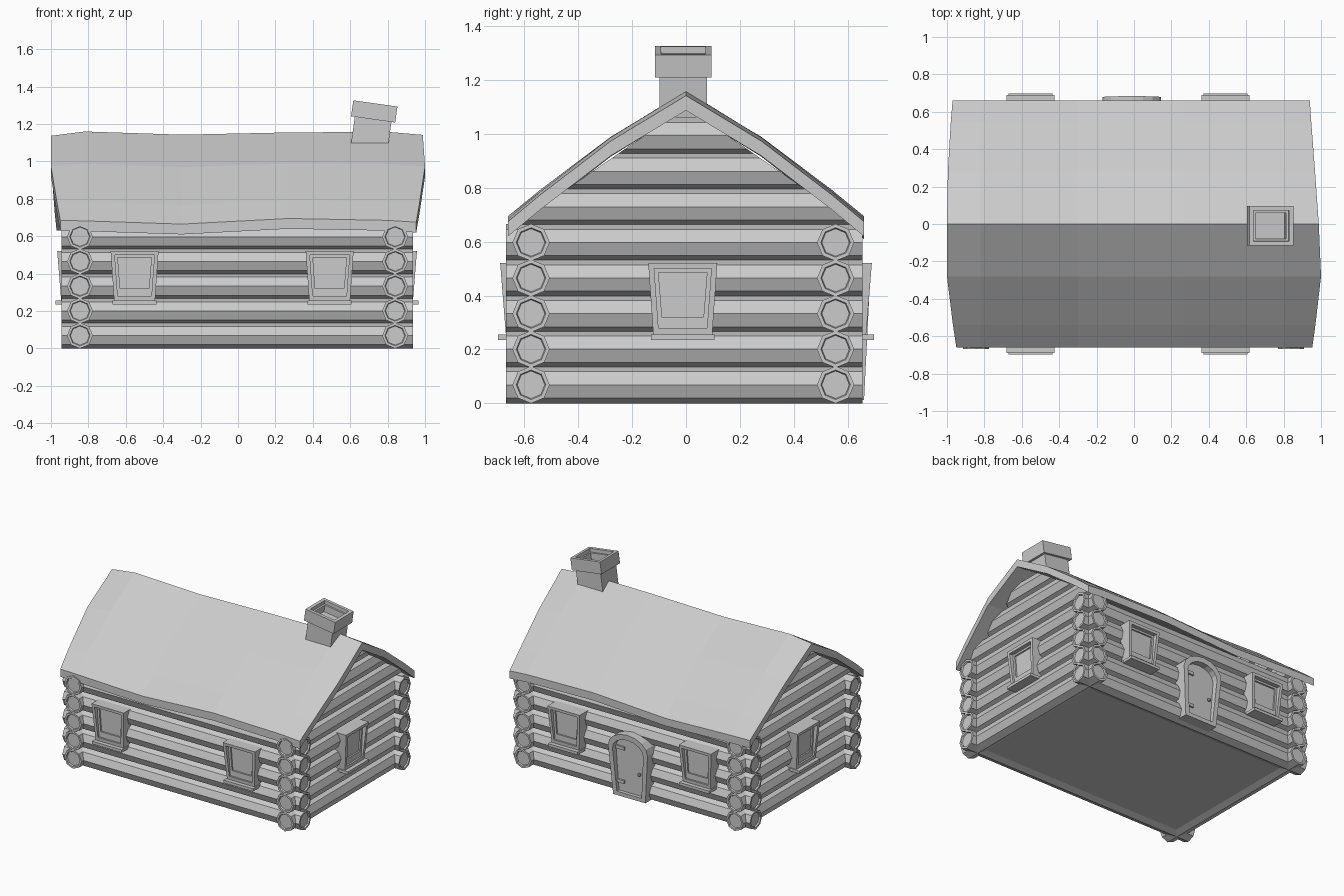
import bpy, bmesh
from math import pi, sin, cos, radians
from mathutils import Matrix, Vector

if "Cube" in bpy.data.objects:
    bpy.data.objects.remove(bpy.data.objects["Cube"])

R, PITCH = 0.069, 0.132


def finish(bm, name, matrix=None):
    bmesh.ops.recalc_face_normals(bm, faces=bm.faces)
    me = bpy.data.meshes.new(name)
    bm.to_mesh(me)
    bm.free()
    ob = bpy.data.objects.new(name, me)
    if matrix:
        ob.matrix_world = matrix
    bpy.context.collection.objects.link(ob)
    return ob


def log(name, centre, length, axis, clip=False):
    """Eight-sided log with recessed ends; clip trims it under the roof slopes."""
    bm = bmesh.new()
    bmesh.ops.create_cone(bm, cap_ends=True, segments=8, radius1=R, radius2=R, depth=length)
    caps = [f for f in bm.faces if len(f.verts) == 8]
    bmesh.ops.inset_individual(bm, faces=caps, thickness=0.014, depth=0)
    bmesh.ops.inset_individual(bm, faces=caps, thickness=0.004, depth=-0.01)
    rot = Matrix.Rotation(pi / 2, 4, 'Y' if axis == 'X' else 'X')
    bm.transform(Matrix.Translation(centre) @ rot)
    if clip:
        for s in (-1, 1):
            geom = bm.verts[:] + bm.edges[:] + bm.faces[:]
            cut = bmesh.ops.bisect_plane(bm, geom=geom, plane_co=(0, 0, 1.10),
                                         plane_no=(0, s * 0.69, 1), clear_outer=True)
            edges = [e for e in cut['geom_cut'] if isinstance(e, bmesh.types.BMEdge)]
            bmesh.ops.holes_fill(bm, edges=edges)
    finish(bm, name)


def box(name, lo, hi, matrix=None):
    bm = bmesh.new()
    bmesh.ops.create_cube(bm, size=1)
    lo, hi = Vector(lo), Vector(hi)
    bm.transform(Matrix.Translation((lo + hi) / 2) @ Matrix.Diagonal((*(hi - lo), 1)))
    return finish(bm, name, matrix)


def ring(name, outer, inner, back, front, matrix):
    """Frame between two matching outlines (u, z); front(z) gives its outward depth."""
    bm = bmesh.new()
    loops = [[bm.verts.new((u, -d(z), z)) for u, z in pts]
             for pts, d in ((outer, lambda z: back), (outer, front),
                            (inner, front), (inner, lambda z: back))]
    n = len(outer)
    for k in range(4):
        a, b = loops[k], loops[(k + 1) % 4]
        for i in range(n):
            j = (i + 1) % n
            bm.faces.new((a[i], a[j], b[j], b[i]))
    finish(bm, name, matrix)


def panel(name, pts, d, matrix):
    bm = bmesh.new()
    face = bm.faces.new([bm.verts.new((u, -d, z)) for u, z in pts])
    ext = bmesh.ops.extrude_face_region(bm, geom=[face])
    for v in ext['geom']:
        if isinstance(v, bmesh.types.BMVert):
            v.co.y += 0.05
    finish(bm, name, matrix)


def trapezoid(wt, zt, wb, zb):
    return [(-wb, zb), (-wt, zt), (wt, zt), (wb, zb)]


def window(name, x, y, d, angle):
    m = Matrix.Translation((x, y, 0)) @ Matrix.Rotation(radians(angle), 4, 'Z')
    ring(name + "_frame", trapezoid(.128, .52, .109, .25), trapezoid(.106, .5, .09, .28),
         d - .05, lambda z: d + .005 + .08 * z, m)
    ring(name + "_sash", trapezoid(.107, .502, .091, .275), trapezoid(.09, .486, .077, .32),
         d - .05, lambda z: d + .015, m)
    panel(name + "_pane", trapezoid(.1, .5, .085, .28), d + .004, m)
    box(name + "_sill", (-.118, -d - .055, .236), (.118, -d + .03, .256), m)


def arch(wb, wt, zb, zs, zt, n=8):
    mid = [(-wt * cos(pi * i / n), zs + (zt - zs) * sin(pi * i / n)) for i in range(n + 1)]
    return [(-wb, zb)] + mid + [(wb, zb)]


# wall logs, all four sides
for i in range(5):
    z = R + i * PITCH
    for side, y in (("front", -.575), ("back", .555)):
        log(f"{side}_log_{i}", (-.004, y, z), 1.88, 'X')
    for side, x in (("left", -.845), ("right", .84)):
        log(f"{side}_log_{i}", (x, -.006, z), 1.322, 'Y')

# gable logs trimmed to the roof slope
for i in range(5, 8):
    for side, x in (("left", -.845), ("right", .84)):
        log(f"{side}_gable_log_{i}", (x, 0, R + i * PITCH), 1.3, 'Y', clip=True)

# floor
box("floor", (-.845, -.575, .018), (.84, .555, .05))

# windows on every wall
for tag, x in (("west", -.553), ("east", .49)):
    window(f"front_{tag}_window", x, 0, .643, 0)
    window(f"back_{tag}_window", x, 0, .643, 180)
window("right_window", 0, -.012, .91, 90)
window("left_window", 0, -.012, .92, -90)

# arched door on the back wall
door = Matrix.Translation((-.012, 0, 0)) @ Matrix.Rotation(pi, 4, 'Z')
ring("door_frame", arch(.128, .157, .012, .365, .475), arch(.098, .122, .04, .35, .437),
     .58, lambda z: .66 + .05 * z, door)
panel("door", arch(.105, .13, .03, .35, .44), .637, door)
for z in (.1, .34):
    box("door_hinge", (-.115, -.65, z), (-.05, -.63, z + .022), door)
bm = bmesh.new()
bmesh.ops.create_icosphere(bm, subdivisions=1, radius=.014,
                           matrix=Matrix.Translation((.075, -.655, .2)))
finish(bm, "door_knob", door)

# sagging roof: ridge and eave heights per column, verge positions per row
cols = [-1, -.82, -.3, .27, .8, 1]
ridge = [1.137, 1.16, 1.143, 1.155, 1.158, 1.142]
eave = [.685, .682, .665, .695, .685, .675]
rows = [-.66, -.54, -.28, 0, .28, .54, .66]
rise = [0, .213, .638, 1, .638, .213, 0]
left = [-.95, -.968, -1, -1, -.995, -.98, -.97]
right = [.953, .97, 1, .988, .968, .948, .94]
bm = bmesh.new()
layers = []
for drop in (0, .055):
    grid = []
    for i, x in enumerate(cols):
        line = []
        for j, y in enumerate(rows):
            px = left[j] if i == 0 else right[j] if i == 5 else x
            line.append(bm.verts.new((px, y, eave[i] + (ridge[i] - eave[i]) * rise[j] - drop)))
        grid.append(line)
    layers.append(grid)
    for i in range(5):
        for j in range(6):
            bm.faces.new((grid[i][j], grid[i + 1][j], grid[i + 1][j + 1], grid[i][j + 1]))
rim = [(i, 0) for i in range(6)] + [(5, j) for j in range(1, 7)]
rim += [(i, 6) for i in range(4, -1, -1)] + [(0, j) for j in range(5, 0, -1)]
top, low = layers
for (a, b), (c, d) in zip(rim, rim[1:] + rim[:1]):
    bm.faces.new((top[a][b], top[c][d], low[c][d], low[a][b]))
finish(bm, "roof")

# leaning chimney with a hollow cap
lean = Matrix.Translation((.705, -.01, 1.1)) @ Matrix.Rotation(radians(8), 4, 'Y')
box("chimney_stack", (-.099, -.088, -.12), (.099, .088, .14), lean)
bm = bmesh.new()
bmesh.ops.create_cube(bm, size=1)
bm.transform(Matrix.Translation((0, 0, .169)) @ Matrix.Diagonal((.238, .21, .086, 1)))
lid = max(bm.faces, key=lambda f: f.calc_center_median().z)
bmesh.ops.inset_individual(bm, faces=[lid], thickness=.032, depth=0)
bmesh.ops.inset_individual(bm, faces=[lid], thickness=.001, depth=-.025)
bmesh.ops.inset_individual(bm, faces=[lid], thickness=.018, depth=0)
bmesh.ops.inset_individual(bm, faces=[lid], thickness=.002, depth=-.05)
finish(bm, "chimney_cap", lean)
